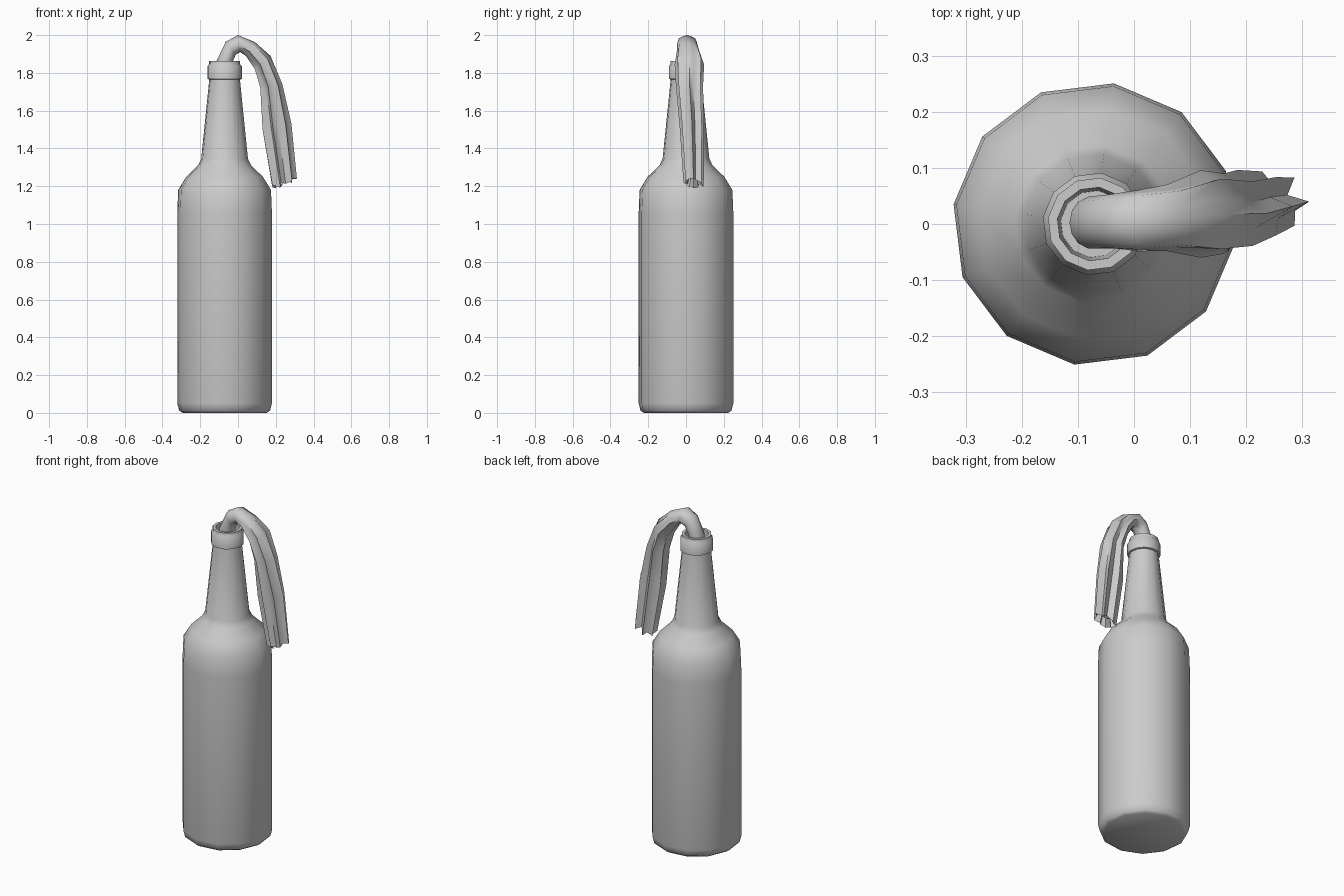
import bpy, bmesh
from math import sin, cos, pi, radians
from mathutils import Vector

if "Cube" in bpy.data.objects:
    bpy.data.objects.remove(bpy.data.objects["Cube"])


def loft(name, rings, angle):
    """Skin a list of equal-length vertex rings and cap both ends."""
    bm = bmesh.new()
    loops = [[bm.verts.new(p) for p in ring] for ring in rings]
    n = len(loops[0])
    for a, b in zip(loops, loops[1:]):
        for i in range(n):
            j = (i + 1) % n
            bm.faces.new((a[i], a[j], b[j], b[i]))
    bm.faces.new(loops[0][::-1])
    bm.faces.new(loops[-1])
    bmesh.ops.recalc_face_normals(bm, faces=bm.faces)
    mesh = bpy.data.meshes.new(name)
    bm.to_mesh(mesh)
    bm.free()
    ob = bpy.data.objects.new(name, mesh)
    bpy.context.collection.objects.link(ob)
    bpy.ops.object.select_all(action='DESELECT')
    bpy.context.view_layer.objects.active = ob
    ob.select_set(True)
    bpy.ops.object.shade_smooth_by_angle(angle=radians(angle))
    return ob


# Bottle: twelve-sided turned profile (radius, height), with a hollow mouth
CX = -0.071
profile = [(0.225, 0.0), (0.243, 0.012), (0.253, 0.05), (0.253, 1.06),
           (0.248, 1.18), (0.205, 1.25), (0.142, 1.31), (0.125, 1.345),
           (0.082, 1.765), (0.092, 1.768), (0.092, 1.835), (0.083, 1.845),
           (0.083, 1.862), (0.066, 1.862), (0.060, 1.70)]
loft("bottle", [[(CX + r * cos(radians(30 * i - 8)), r * sin(radians(30 * i - 8)), z)
                 for i in range(12)] for r, z in profile], 50)

# Cloth: sections as inner x, z, outer x, z, y min, y max, fold depth
sections = [
    (-0.030, 1.705, -0.115, 1.705, -0.045, 0.050, 0.00),
    (-0.028, 1.860, -0.115, 1.860, -0.045, 0.050, 0.00),
    (-0.012, 1.895, -0.065, 1.965, -0.045, 0.055, 0.02),
    (0.012, 1.908, 0.000, 2.000, -0.050, 0.062, 0.06),
    (0.040, 1.885, 0.090, 1.963, -0.050, 0.072, 0.12),
    (0.085, 1.815, 0.172, 1.890, -0.062, 0.098, 0.22),
    (0.112, 1.720, 0.235, 1.740, -0.055, 0.092, 0.30),
    (0.122, 1.500, 0.283, 1.530, -0.035, 0.098, 0.36),
    (0.175, 1.190, 0.312, 1.240, -0.015, 0.095, 0.42)]
N = 14
rings = []
for k, (xi, zi, xo, zo, y0, y1, fold) in enumerate(sections):
    mid = Vector(((xi + xo) / 2, (y0 + y1) / 2, (zi + zo) / 2))
    across = Vector((xo - xi, 0, zo - zi)) / 2
    ring = []
    for i in range(N):
        a = 2 * pi * i / N
        s = 1 - fold * (i % 2) * (1 + 0.3 * sin(2.3 * i))
        p = mid + across * cos(a) * s + Vector((0, (y1 - y0) / 2 * sin(a) * s, 0))
        if k == len(sections) - 1:
            p.z += 0.016 * sin(2.6 * i)      # ragged hem
        ring.append(p)
    rings.append(ring)

# Tuck the open hem back up inside the cloth
hem = rings[-1]
centre = sum(hem, Vector()) / N
rings.append([centre + (p - centre) * 0.75 + Vector((-0.005, 0, 0.05)) for p in hem])
loft("cloth_strip", rings, 60)
